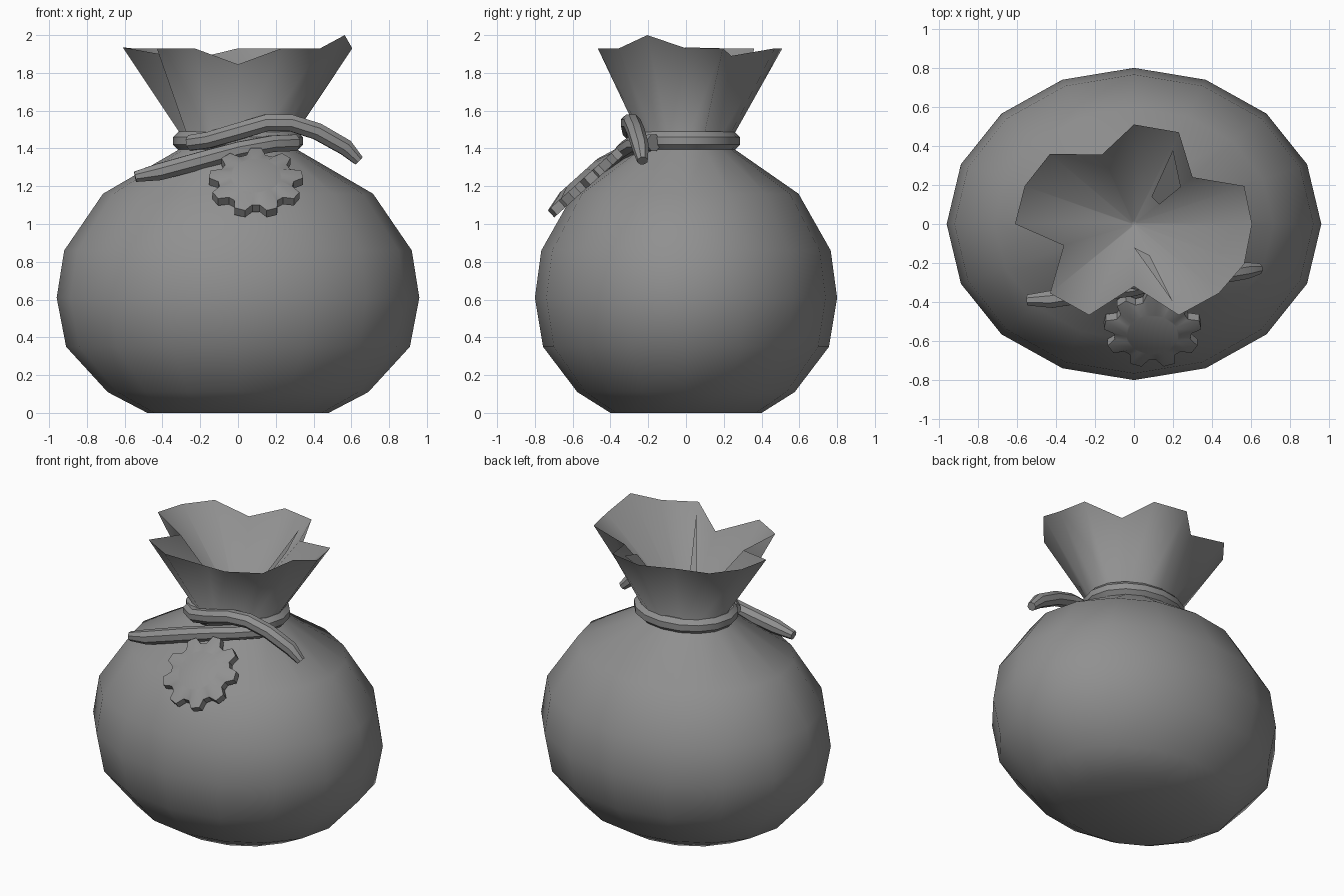
import bpy, bmesh, math
from mathutils import Vector, Matrix

if "Cube" in bpy.data.objects:
    bpy.data.objects.remove(bpy.data.objects["Cube"])

SEG = 16
grey = bpy.data.materials.new("dark_grey")
grey.diffuse_color = (.28, .28, .28, 1)
grey.use_nodes = True
grey.node_tree.nodes["Principled BSDF"].inputs["Base Color"].default_value = grey.diffuse_color


def make(name, verts, faces, angle):
    me = bpy.data.meshes.new(name)
    me.from_pydata(verts, [], faces)
    me.materials.append(grey)
    bm = bmesh.new()
    bm.from_mesh(me)
    bmesh.ops.recalc_face_normals(bm, faces=bm.faces)
    bm.to_mesh(me)
    bm.free()
    ob = bpy.data.objects.new(name, me)
    bpy.context.collection.objects.link(ob)
    bpy.ops.object.select_all(action='DESELECT')
    ob.select_set(True)
    bpy.context.view_layer.objects.active = ob
    bpy.ops.object.shade_smooth_by_angle(angle=math.radians(angle))
    return ob


def skin(rings, closed=False):
    """Join equal-length rings of points with quads, capping open ends."""
    n, m = len(rings[0]), len(rings)
    verts = [p for r in rings for p in r]
    faces = []
    for k in range(m if closed else m - 1):
        a, b = k * n, (k + 1) % m * n
        faces += [(a + i, a + (i + 1) % n, b + (i + 1) % n, b + i) for i in range(n)]
    if not closed:
        faces += [tuple(range(n))[::-1], tuple(range((m - 1) * n, m * n))]
    return verts, faces


def ellipse(rx, ry, z):
    return [(rx * math.cos(math.tau * i / SEG), ry * math.sin(math.tau * i / SEG), z)
            for i in range(SEG)]


# Sack: bulging belly, pinched neck, crumpled mouth, lining running in to the centre
belly = [(.48, .40, 0), (.69, .575, .11), (.91, .757, .35), (.96, .80, .61),
         (.92, .766, .86), (.715, .596, 1.16), (.32, .265, 1.39), (.28, .235, 1.44)]
rim = [(.605, 0, 1.93), (.565, .195, 1.93), (.30, .24, 1.89), (.23, .47, 1.93),
       (0, .51, 1.93), (-.165, .355, 1.89), (-.43, .36, 1.93), (-.56, .195, 1.93),
       (-.61, 0, 1.935), (-.36, -.11, 1.89), (-.43, -.355, 1.93), (-.23, -.467, 1.93),
       (0, -.32, 1.845), (.23, -.467, 1.93), (.435, -.355, 1.93), (.565, -.205, 2.0)]
rings = [ellipse(*b) for b in belly] + [rim, ellipse(.015, .015, 1.42)]
make("sack", *skin(rings), 80)

# Cloth creases showing inside the mouth
make("front_crease", [(.20, -.40, 1.89), (.08, -.16, 1.62), (0, -.12, 1.58)], [(0, 1, 2)], 30)
make("back_crease", [(.20, .38, 1.89), (.09, .14, 1.62), (.13, .10, 1.62), (.24, .19, 1.82)],
     [(0, 1, 2, 3)], 30)


# Cord: loop round the neck and two loose ends
def tube(name, path, radii, sides=8, closed=False):
    pts = [Vector(p) for p in path]
    n = len(pts)
    out = []
    for i, p in enumerate(pts):
        a = pts[i - 1] if closed or i else p
        b = pts[(i + 1) % n] if closed or i < n - 1 else p
        t = (b - a).normalized()
        side = t.cross(Vector((0, 0, 1))).normalized()
        up = side.cross(t)
        out.append([p + radii[i] * (side * math.cos(q) + up * math.sin(q))
                    for q in (math.tau * (j + .5) / sides for j in range(sides))])
    return make(name, *skin(out, closed=closed), 30)


tube("neck_cord", ellipse(.295, .237, 1.44), [.053] * SEG, closed=True)
tube("lower_cord_end",
     [(.30, -.17, 1.43), (.18, -.275, 1.425), (0, -.325, 1.39), (-.2, -.35, 1.335),
      (-.42, -.385, 1.275), (-.545, -.39, 1.25)],
     [.047, .047, .048, .05, .048, .03])
tube("upper_cord_end",
     [(-.25, -.17, 1.43), (-.15, -.25, 1.445), (0, -.29, 1.49), (.15, -.30, 1.535),
      (.28, -.285, 1.535), (.42, -.265, 1.49), (.57, -.24, 1.405), (.64, -.23, 1.335)],
     [.044, .046, .048, .048, .048, .048, .046, .029])

# Seal: toothed disc lying on the slope, with a slightly raised centre
TEETH = 9
step = math.tau / TEETH
place = Matrix.Translation((.095, -.55, 1.235)) @ Matrix.Rotation(math.radians(42), 4, 'X')


def seal_ring(tip, root, z):
    out = []
    for k in range(TEETH):
        mid = -math.pi / 2 + (k + .5) * step
        for off, r in ((-.36, root), (-.17, tip), (.17, tip), (.36, root)):
            a = mid + off * step
            out.append(place @ Vector((r * math.cos(a), r * math.sin(a), z)))
    return out


make("seal", *skin([seal_ring(.25, .20, -.05), seal_ring(.25, .20, 0),
                    seal_ring(.135, .135, .028)]), 30)
